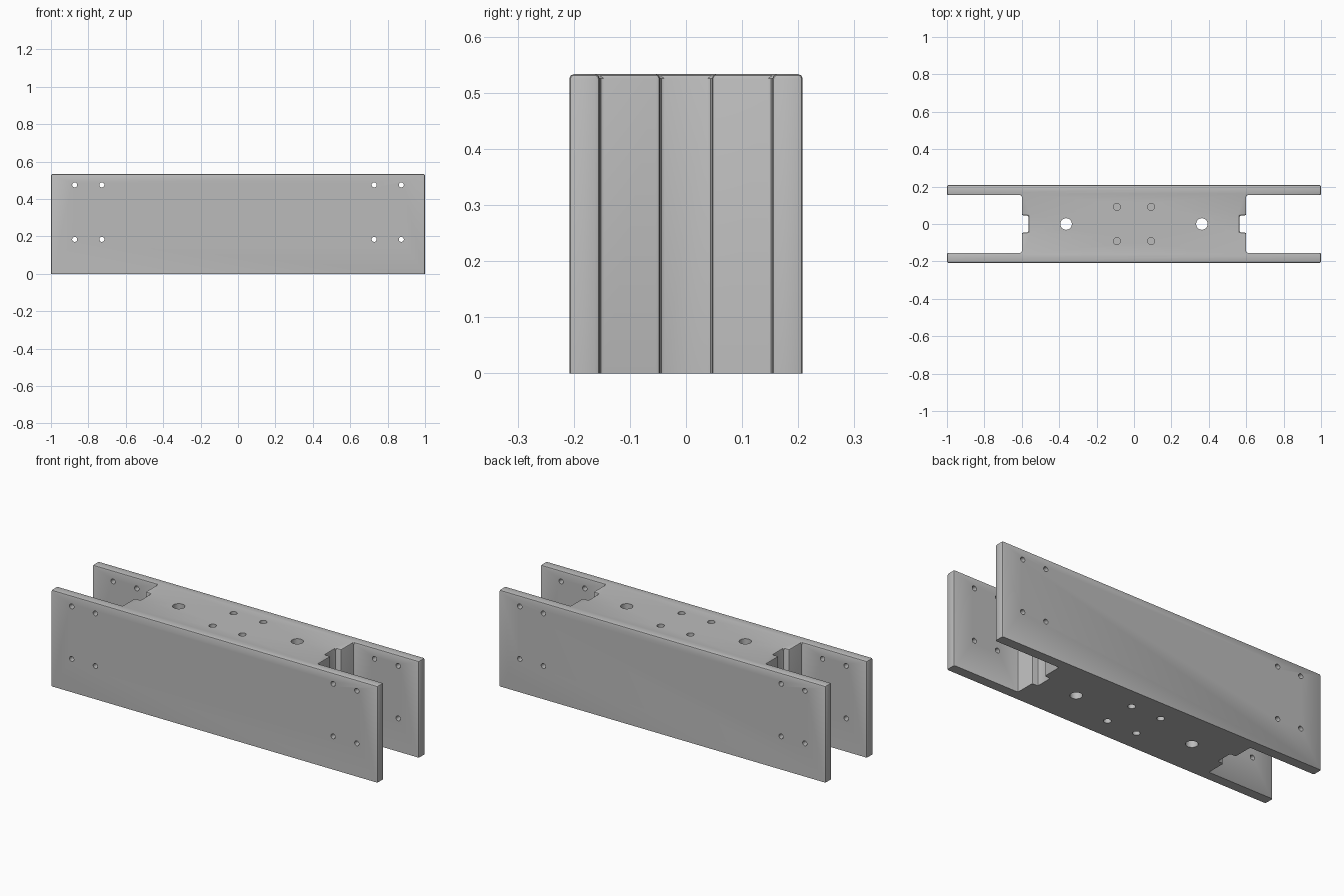
import bpy, bmesh, math
from mathutils import Matrix, Vector

default = bpy.data.objects.get("Cube")
if default:
    bpy.data.objects.remove(default, do_unlink=True)

HEIGHT = 0.533
BEVEL = 0.008

grey = bpy.data.materials.new("plain grey")
grey.use_nodes = True
colour = (0.5, 0.5, 0.5, 1)
grey.diffuse_color = colour
grey.node_tree.nodes["Principled BSDF"].inputs["Base Color"].default_value = colour


def make_object(name, bm):
    mesh = bpy.data.meshes.new(name)
    bm.to_mesh(mesh)
    bm.free()
    mesh.materials.append(grey)
    obj = bpy.data.objects.new(name, mesh)
    bpy.context.collection.objects.link(obj)
    return obj


# Quarter outline of the H-shaped plan, mirrored into a full loop
quarter = [(0.565, 0.046), (0.6, 0.046), (0.6, 0.154), (1, 0.154), (1, 0.208)]
right = [(x, -y) for x, y in reversed(quarter)] + quarter
outline = right + [(-x, -y) for x, y in right]

bm = bmesh.new()
floor = bm.faces.new([bm.verts.new((x, y, 0)) for x, y in outline])
raised = bmesh.ops.extrude_face_region(bm, geom=[floor])["geom"]
bmesh.ops.translate(bm, vec=(0, 0, HEIGHT),
                    verts=[g for g in raised if isinstance(g, bmesh.types.BMVert)])
bmesh.ops.recalc_face_normals(bm, faces=bm.faces)

# Round the upright and upper edges, leaving the base sharp
rounded = [e for e in bm.edges if max(v.co.z for v in e.verts) > 0.1]
bmesh.ops.bevel(bm, geom=rounded, offset=BEVEL, offset_type='OFFSET',
                segments=2, profile=0.5, affect='EDGES')
bmesh.ops.recalc_face_normals(bm, faces=bm.faces)
body = make_object("mounting_block", bm)

# Drill cutters
drill = bmesh.new()


def add_drill(centre, radius, length, across=False):
    turn = Matrix.Rotation(math.pi / 2, 4, 'X') if across else Matrix()
    bmesh.ops.create_cone(drill, cap_ends=True, segments=24, radius1=radius,
                          radius2=radius, depth=length,
                          matrix=Matrix.Translation(Vector(centre)) @ turn)


for sx in (-1, 1):
    # Large through holes
    add_drill((sx * 0.363, 0, HEIGHT / 2), 0.031, 1)
    # Blind holes from both the top and the base
    for sy in (-1, 1):
        for z in (0, HEIGHT):
            add_drill((sx * 0.091, sy * 0.091, z), 0.019, 0.3)
    # Cross holes through both side plates
    for x in (0.728, 0.873):
        for z in (0.184, 0.475):
            add_drill((sx * x, 0, z), 0.0135, 1, across=True)

cutter = make_object("drill_cutter", drill)
cutter.hide_render = True

bpy.ops.object.select_all(action='DESELECT')
body.select_set(True)
bpy.context.view_layer.objects.active = body
holes = body.modifiers.new("holes", 'BOOLEAN')
holes.operation = 'DIFFERENCE'
holes.solver = 'EXACT'
holes.object = cutter
bpy.ops.object.modifier_apply(modifier=holes.name)
bpy.data.objects.remove(cutter, do_unlink=True)
bpy.ops.object.shade_smooth_by_angle(angle=math.radians(30))
